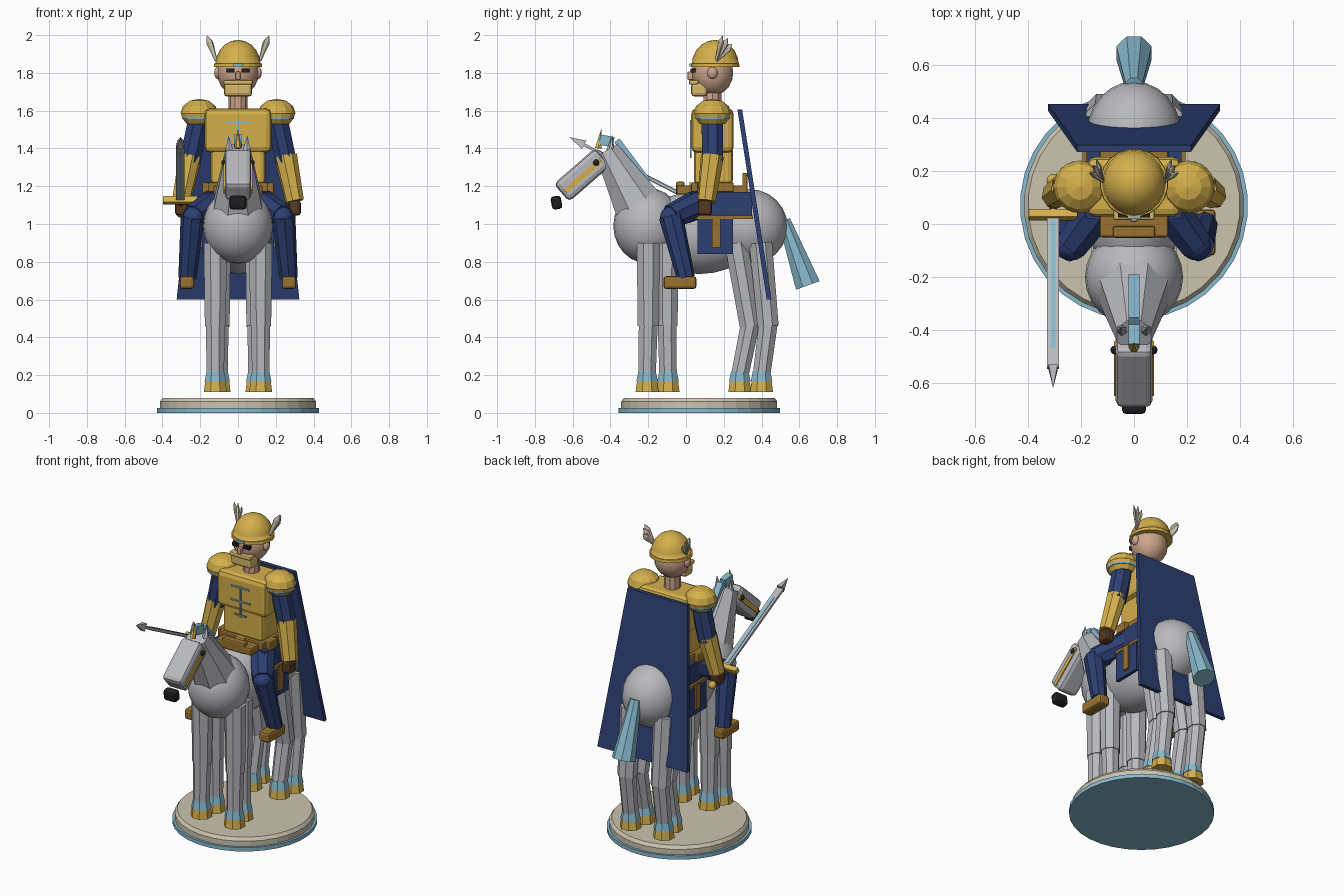
import bpy, bmesh, math
from mathutils import Vector, Matrix, Euler

if "Cube" in bpy.data.objects:
    bpy.data.objects.remove(bpy.data.objects["Cube"])


def material(name, *rgb):
    m = bpy.data.materials.new(name)
    m.use_nodes = True
    m.diffuse_color = (*rgb, 1)
    m.node_tree.nodes["Principled BSDF"].inputs["Base Color"].default_value = (*rgb, 1)
    return m


GOLD = material("gold", .66, .43, .07)
BRONZE = material("bronze", .32, .17, .03)
LEATHER = material("brown leather", .09, .04, .015)
NAVY = material("navy cloth", .026, .05, .17)
SKY = material("sky blue", .24, .48, .61)
GREY = material("horse grey", .48, .485, .515)
STONE = material("pale stone", .60, .55, .43)
SKIN = material("skin", .61, .38, .26)
BLOND = material("blond hair", .68, .48, .15)
BLACK = material("black", .015, .015, .018)


def finish(bm, name, mat, matrix, smooth=False):
    bm.transform(matrix)
    bmesh.ops.recalc_face_normals(bm, faces=bm.faces)
    mesh = bpy.data.meshes.new(name)
    bm.to_mesh(mesh)
    bm.free()
    mesh.materials.append(mat)
    for p in mesh.polygons:
        p.use_smooth = smooth
    ob = bpy.data.objects.new(name, mesh)
    bpy.context.collection.objects.link(ob)
    return ob


def box(name, mat, center, size, tilt=0, bevel=0, roll=0):
    bm = bmesh.new()
    bmesh.ops.create_cube(bm, size=1)
    bm.transform(Matrix.Diagonal((*size, 1)))
    if bevel:
        bmesh.ops.bevel(bm, geom=bm.edges[:], offset=bevel, segments=2, affect='EDGES', profile=.5)
    turn = Euler((math.radians(tilt), math.radians(roll), 0)).to_matrix().to_4x4()
    return finish(bm, name, mat, Matrix.Translation(center) @ turn)


def ball(name, mat, center, radii, n=24, smooth=True, half=False):
    bm = bmesh.new()
    bmesh.ops.create_uvsphere(bm, u_segments=n, v_segments=n // 2, radius=1)
    if half:
        cut = bmesh.ops.bisect_plane(bm, geom=bm.verts[:] + bm.edges[:] + bm.faces[:],
                                     plane_co=(0, 0, 0), plane_no=(0, 0, 1), clear_inner=True)
        bmesh.ops.contextual_create(bm, geom=[e for e in cut["geom_cut"] if isinstance(e, bmesh.types.BMEdge)])
    return finish(bm, name, mat, Matrix.Translation(center) @ Matrix.Diagonal((*radii, 1)), smooth)


def rod(name, mat, start, end, r1, r2, n=8, flat=1):
    a, b = Vector(start), Vector(end)
    bm = bmesh.new()
    bmesh.ops.create_cone(bm, cap_ends=True, segments=n, radius1=r1, radius2=r2, depth=(b - a).length)
    bm.transform(Matrix.Rotation(math.pi / n, 4, 'Z'))
    turn = (b - a).to_track_quat('Z', 'Y').to_matrix().to_4x4()
    return finish(bm, name, mat, Matrix.Translation((a + b) / 2) @ turn @ Matrix.Diagonal((flat, 1, 1, 1)))


# Round base
rod("base_rim", SKY, (0, .07, 0), (0, .07, .025), .43, .43, 32)
rod("base_plinth", STONE, (0, .07, .025), (0, .07, .06), .415, .415, 32)
rod("base_top", STONE, (0, .07, .06), (0, .07, .08), .415, .4, 32)

# Horse body
ball("horse_chest", GREY, (0, -.2, .99), (.185, .185, .2))
ball("horse_barrel", GREY, (0, .07, .955), (.18, .31, .22))
ball("horse_rump", GREY, (0, .335, .985), (.18, .203, .2))
rod("horse_tail", SKY, (0, .52, 1.02), (0, .645, .675), .035, .072)

# Horse neck, head and mane
rod("horse_neck", GREY, (0, -.23, 1.06), (0, -.42, 1.39), .15, .07)
box("mane", SKY, (0, -.285, 1.335), (.04, .27, .035), -53)
box("horse_head", GREY, (0, -.55, 1.26), (.14, .29, .125), 41, .025)
box("muzzle", BLACK, (0, -.686, 1.113), (.09, .055, .07), 10, .015)
box("forelock", SKY, (0, -.42, 1.44), (.04, .075, .055), -10)
rod("brow_spike", GOLD, (0, -.465, 1.4), (0, -.448, 1.505), .02, 0, 6)

for s, side in ((1, "left"), (-1, "right")):
    rod(side + "_horse_ear", GREY, (s * .045, -.4, 1.38), (s * .05, -.39, 1.47), .025, 0, 6)
    ball(side + "_horse_eye", BLACK, (s * .072, -.475, 1.325), (.017, .017, .017), 12)
    box(side + "_bridle", GOLD, (s * .071, -.545, 1.255), (.01, .25, .028), 41)

    # Eight horse legs: hip y, knee y, hoof y, x
    legs = ((-.2, -.2, -.206, .12), (-.1, -.1, -.095, .1), (.265, .34, .285, .1), (.395, .435, .4, .12))
    for i, (hip, knee, hoof, x) in enumerate(legs):
        x *= s
        tag = f"{side}_{i + 1}"
        rod("upper_leg_" + tag, GREY, (x, hip, .9), (x, knee, .46), .066, .06)
        ball("knee_" + tag, GREY, (x, knee, .465), (.053, .053, .04), 8, False)
        rod("lower_leg_" + tag, GREY, (x, knee, .47), (x, hoof, .2), .054, .05)
        rod("fetlock_" + tag, SKY, (x, hoof, .22), (x, hoof, .165), .05, .062)
        rod("hoof_" + tag, GOLD, (x, hoof, .165), (x, hoof, .11), .058, .066)

    # Saddle hangings
    box(side + "_saddle_flap", NAVY, (s * .18, .155, .94), (.02, .19, .2))
    box(side + "_cloth_trim", BRONZE, (s * .186, .19, 1.035), (.015, .33, .018))
    box(side + "_saddle_strap", BRONZE, (s * .193, .16, .955), (.014, .045, .16))

    # Rider's legs
    rod(side + "_thigh", NAVY, (s * .09, .12, 1.13), (s * .235, -.08, 1.04), .085, .065)
    ball(side + "_knee", NAVY, (s * .235, -.08, 1.035), (.058, .058, .058), 16)
    rod(side + "_shin", NAVY, (s * .24, -.08, 1.04), (s * .268, .0, .715), .064, .048)
    box(side + "_boot", BRONZE, (s * .27, -.032, .69), (.075, .175, .068), 0, .015)

    # Rider's arms
    ball(side + "_shoulder_dome", GOLD, (s * .205, .14, 1.585), (.1, .1, .078), 12, False, True)
    rod(side + "_shoulder_plate", GOLD, (s * .205, .14, 1.585), (s * .205, .14, 1.565), .1, .095, 12)
    rod(side + "_shoulder_band", SKY, (s * .205, .14, 1.567), (s * .205, .14, 1.555), .096, .094, 12)
    rod(side + "_shoulder_rim", GOLD, (s * .205, .14, 1.556), (s * .205, .14, 1.53), .09, .07, 12)
    rod(side + "_upper_arm", NAVY, (s * .205, .14, 1.56), (s * .255, .14, 1.33), .062, .06)
    rod(side + "_forearm", GOLD, (s * .252, .14, 1.36), (s * .3, .108, 1.12), .062, .05)
    box(side + "_hand", LEATHER, (s * .3, .1, 1.085), (.065, .075, .08), 0, .015)
    box(side + "_belt_pouch", BRONZE, (s * .165, .1, 1.19), (.05, .08, .06), 0, .008)

    # Helmet wings and face sides
    for k, (x, y, z) in enumerate(((.165, .195, 2.0), (.155, .222, 1.985), (.142, .245, 1.955))):
        root, tip = Vector((s * .115, .16, 1.865)), Vector((s * x, y, z))
        mid = root.lerp(tip, .72)
        rod(f"{side}_feather_{k}", STONE, root, mid, .009, .021, 6, .5)
        rod(f"{side}_feather_tip_{k}", STONE, mid, tip, .021, 0, 6, .5)
    ball(side + "_ear", SKIN, (s * .108, .14, 1.8), (.018, .028, .032), 12)
    box(side + "_eye", BLACK, (s * .04, .04, 1.812), (.042, .03, .022))

# Saddle
box("saddle_cloth", NAVY, (0, .185, 1.1), (.36, .33, .14))
box("saddle_seat", BRONZE, (0, .135, 1.18), (.26, .37, .05), 0, .01)
box("saddle_pommel", BRONZE, (0, -.03, 1.19), (.16, .045, .07), 0, .01)
box("saddle_cantle", BRONZE, (0, .312, 1.215), (.26, .028, .11), 0, .008)

# Rider's torso
box("pelvis", NAVY, (0, .14, 1.14), (.27, .2, .1))
box("belt", BRONZE, (0, .14, 1.195), (.32, .225, .05), 0, .008)
box("buckle", GOLD, (0, .025, 1.195), (.06, .015, .05))
box("belly_armor", GOLD, (0, .145, 1.31), (.29, .205, .21), 0, .025)
box("chest_armor", GOLD, (0, .14, 1.495), (.355, .225, .235), 0, .03)
box("emblem_stem", SKY, (0, .025, 1.45), (.01, .009, .2))
for i, (z, w) in enumerate(((1.54, .13), (1.45, .14), (1.36, .08))):
    box(f"emblem_bar_{i}", SKY, (0, .025, z), (w, .009, .009))

# Rider's head
rod("neck", SKIN, (0, .14, 1.58), (0, .14, 1.73), .05, .05, 10)
ball("head", SKIN, (0, .14, 1.8), (.11, .11, .12), 20)
box("nose", SKIN, (0, .025, 1.785), (.026, .035, .045), 0, .008)
box("beard", BLOND, (0, .07, 1.712), (.15, .085, .075), 0, .018)
box("moustache", BLOND, (0, .04, 1.75), (.155, .05, .025), 0, .008)
ball("helmet_dome", GOLD, (0, .155, 1.84), (.12, .125, .135), 20, True, True)
rod("helmet_rim", GOLD, (0, .155, 1.83), (0, .155, 1.85), .13, .128, 20)
box("helmet_gem", SKY, (0, .026, 1.841), (.05, .014, .016))

# Cape: a flared sheet hanging back over the rump
bm = bmesh.new()
bmesh.ops.create_cube(bm, size=1)
for v in bm.verts:
    top = v.co.z > 0
    v.co = Vector(((.43 if top else .65) * v.co.x, (.285 if top else .44) + v.co.y * .025, 1.605 if top else .6))
finish(bm, "cape", NAVY, Matrix())

# Sword, built along a tilted axis through the right hand
guard, axis = Vector((-.305, .035, 1.125)), Vector((0, -.89, .456))
tilt = -math.degrees(math.atan2(axis.z, -axis.y))
box("sword_blade", GREY, guard + axis * .325, (.045, .65, .016), tilt)
rod("sword_tip", GREY, guard + axis * .645, guard + axis * .735, .035, 0, 4, .7)
box("sword_fuller", SKY, guard + axis * .3, (.016, .54, .022), tilt)
box("sword_guard", GOLD, guard, (.185, .035, .038), tilt, .005)
rod("sword_grip", LEATHER, guard, guard - axis * .13, .016, .016)
ball("sword_pommel", GOLD, guard - axis * .145, (.025, .025, .025), 12)
